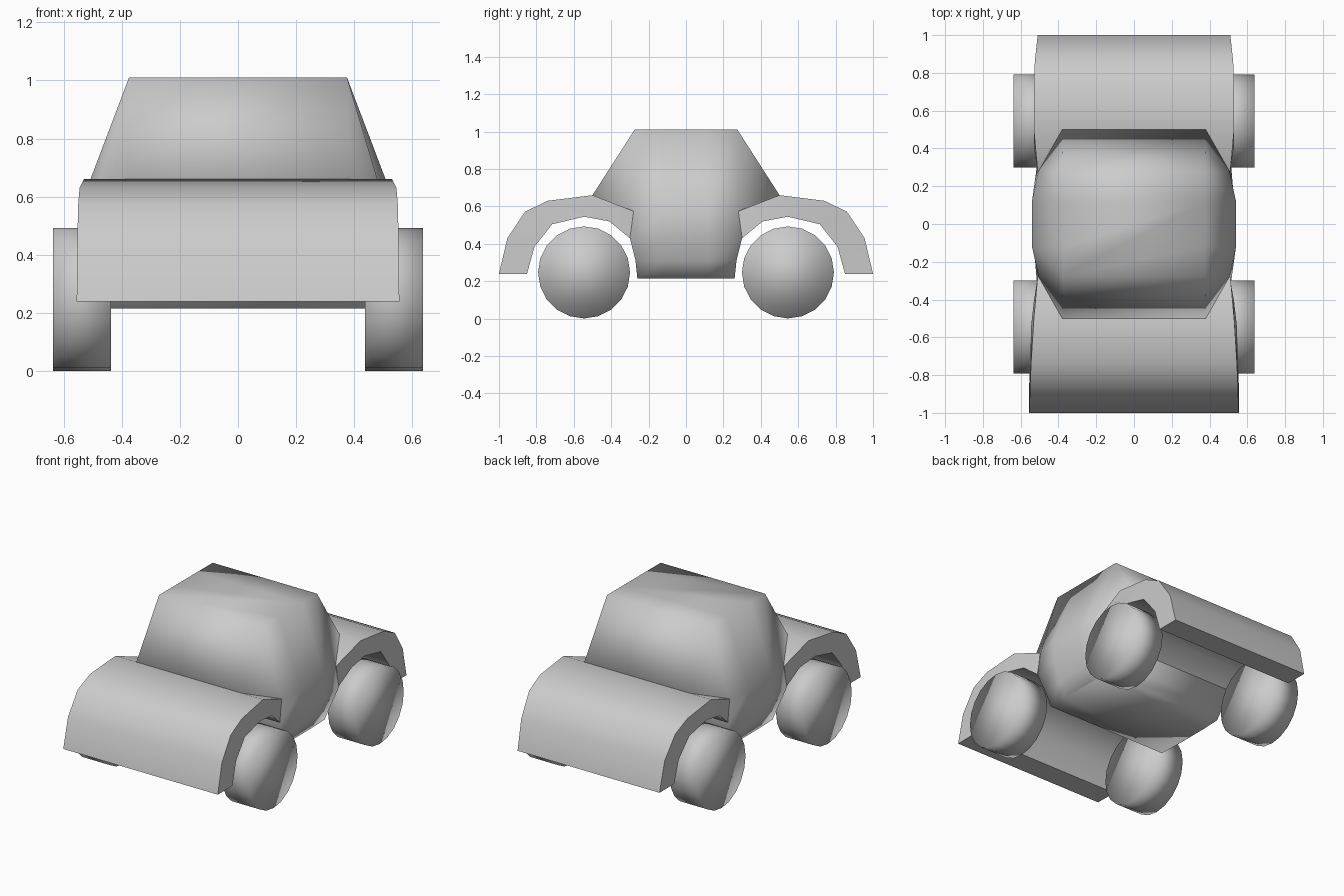
import bpy
import math

if "Cube" in bpy.data.objects:
    bpy.data.objects.remove(bpy.data.objects["Cube"])


def make_object(name, verts, faces):
    mesh = bpy.data.meshes.new(name)
    mesh.from_pydata(verts, [], faces)
    ob = bpy.data.objects.new(name, mesh)
    bpy.context.collection.objects.link(ob)
    bpy.ops.object.select_all(action='DESELECT')
    ob.select_set(True)
    bpy.context.view_layer.objects.active = ob
    bpy.ops.object.mode_set(mode='EDIT')
    bpy.ops.mesh.select_all(action='SELECT')
    bpy.ops.mesh.normals_make_consistent(inside=False)
    bpy.ops.object.mode_set(mode='OBJECT')
    return ob


# Cabin and door section: stacked rings (z, half length, end half width, middle half width)
rings = [
    (0.215, 0.26, 0.44, 0.445),
    (0.31, 0.27, 0.475, 0.49),
    (0.43, 0.30, 0.515, 0.53),
    (0.575, 0.28, 0.505, 0.54),
    (1.01, 0.275, 0.375, 0.375),
]
verts, faces = [], []
for z, y, xe, xm in rings:
    right = [(xe, -y, z), (xm, -0.12, z), (xm, 0.12, z), (xe, y, z)]
    verts += right + [(-x, -yy, zz) for x, yy, zz in right]
for r in range(len(rings) - 1):
    for i in range(8):
        if r == 3 and i in (3, 7):
            continue
        j = (i + 1) % 8
        faces.append((r * 8 + i, r * 8 + j, r * 8 + 8 + j, r * 8 + 8 + i))
faces += [tuple(range(8)), tuple(range(32, 40))]

# Sloping windscreens with triangular corner panels
for a, b, s in ((7, 0, -1), (3, 4, 1)):
    n = len(verts)
    verts += [(0.38 * s, 0.5 * s, 0.66), (-0.38 * s, 0.5 * s, 0.66)]
    w = 24
    if s < 0:
        p, q = n, n + 1       # p on -x, q on +x
    else:
        p, q = n, n + 1       # p on +x, q on -x
    faces += [(p, q, 32 + b, 32 + a), (p, 32 + a, w + a),
              (q, w + b, 32 + b), (p, w + a, w + b, q)]
cabin = make_object("cabin", verts, faces)
for poly in cabin.data.polygons:
    poly.use_smooth = True

# Hood and tail: full-width arched shells over the wheels (y, z) outer and inner
outer = [(1.0, 0.24), (0.955, 0.43), (0.86, 0.572), (0.74, 0.63), (0.5, 0.66), (0.28, 0.575)]
inner = [(0.85, 0.24), (0.81, 0.385), (0.715, 0.505), (0.545, 0.545), (0.41, 0.52), (0.30, 0.43)]


def arched_shell(name, s, widths):
    verts, faces = [], []
    for (yo, zo), (yi, zi), w in zip(outer, inner, widths):
        verts += [(-w, s * yo, zo), (w, s * yo, zo), (w, s * yi, zi), (-w, s * yi, zi)]
    for k in range(len(outer) - 1):
        for i in range(4):
            j = (i + 1) % 4
            faces.append((k * 4 + i, k * 4 + j, k * 4 + 4 + j, k * 4 + 4 + i))
    n = len(verts)
    faces += [(0, 1, 2, 3), (n - 4, n - 3, n - 2, n - 1)]
    make_object(name, verts, faces)
    bpy.ops.object.shade_smooth_by_angle(angle=math.radians(50))


arched_shell("hood_and_front_fenders", -1, [0.555, 0.553, 0.55, 0.545, 0.53, 0.51])
arched_shell("tail_and_rear_fenders", 1, [0.51, 0.515, 0.525, 0.53, 0.53, 0.51])

# Wheels
for end, y in (("front", -0.545), ("rear", 0.545)):
    for side, s in (("left", -1), ("right", 1)):
        bpy.ops.mesh.primitive_cylinder_add(
            vertices=20, radius=0.246, depth=0.20,
            location=(s * 0.537, y, 0.247), rotation=(0, math.pi / 2, 0))
        wheel = bpy.context.object
        wheel.name = f"{end}_{side}_wheel"
        bpy.ops.object.shade_smooth()
